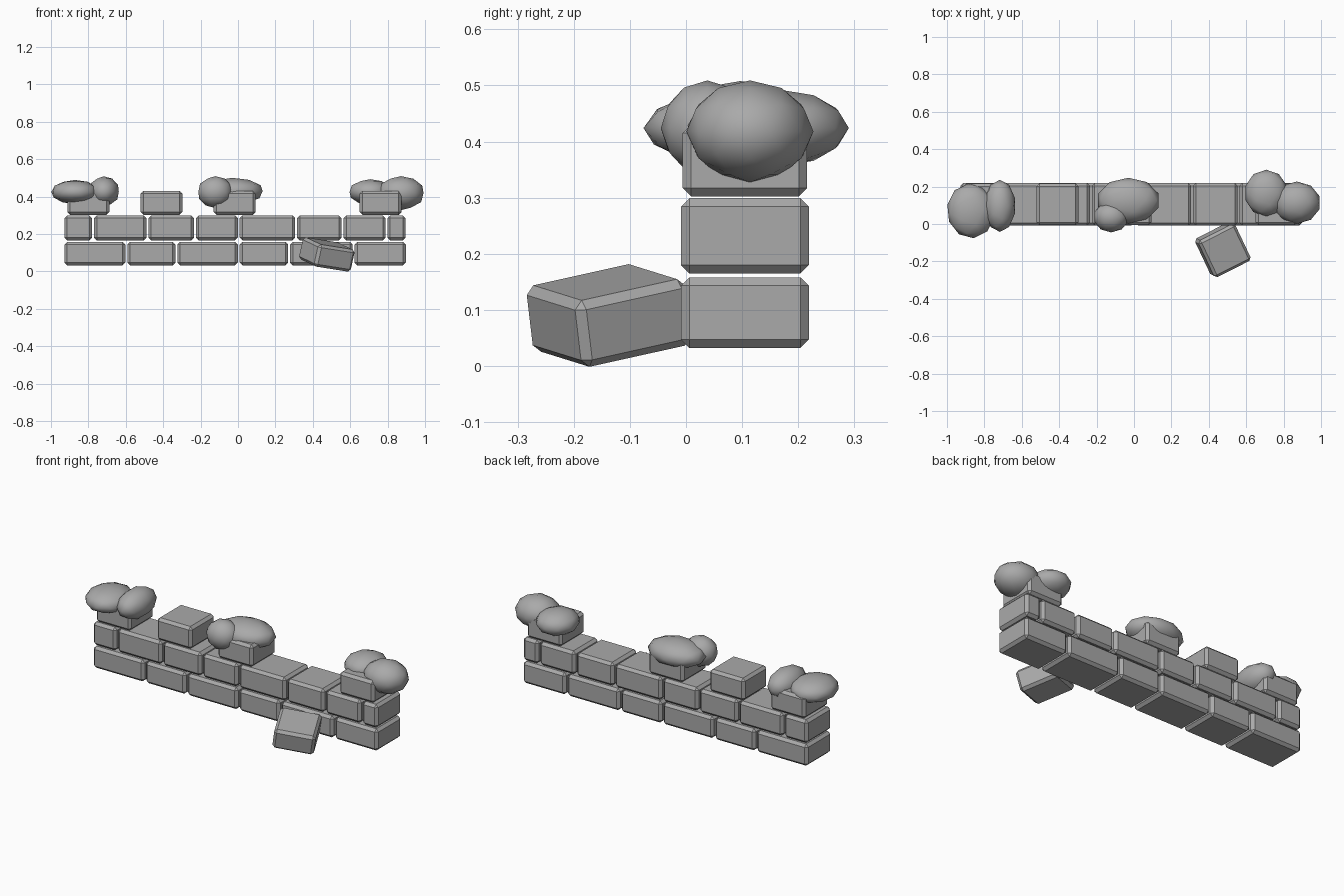
import bpy
import bmesh

cube = bpy.data.objects.get("Cube")
if cube:
    bpy.data.objects.remove(cube, do_unlink=True)

# Single stone colour
stone = bpy.data.materials.new("grey_stone")
GREY = (0.4, 0.4, 0.4, 1)
stone.diffuse_color = GREY
stone.use_nodes = True
stone.node_tree.nodes["Principled BSDF"].inputs["Base Color"].default_value = GREY


def add_object(name, bm, loc, rot=(0, 0, 0)):
    mesh = bpy.data.meshes.new(name)
    bm.to_mesh(mesh)
    bm.free()
    mesh.materials.append(stone)
    ob = bpy.data.objects.new(name, mesh)
    bpy.context.collection.objects.link(ob)
    ob.location, ob.rotation_euler = loc, rot
    return ob


def brick(name, loc, size, rot=(0, 0, 0)):
    """Box with a single flat chamfer on every edge."""
    bm = bmesh.new()
    bmesh.ops.create_cube(bm, size=1)
    bmesh.ops.scale(bm, vec=size, verts=bm.verts)
    bmesh.ops.bevel(bm, geom=bm.edges[:], offset=0.015, segments=1,
                    affect='EDGES', clamp_overlap=True)
    return add_object(name, bm, loc, rot)


def shrub(name, loc, radii, turn=0):
    """Squashed low-poly ball with smooth shading."""
    bm = bmesh.new()
    bmesh.ops.create_icosphere(bm, subdivisions=2, radius=1.01)
    bmesh.ops.scale(bm, vec=radii, verts=bm.verts)
    for f in bm.faces:
        f.smooth = True
    return add_object(name, bm, loc, (0, 0, turn))


def course(name, spans, z0, z1, depth=0.228):
    """Row of bricks, each given by its left and right end."""
    for i, (a, b) in enumerate(spans, 1):
        brick(f"{name}_brick_{i}", ((a + b) / 2, 0.105, (z0 + z1) / 2),
              (b - a, depth, z1 - z0))


def joined(ends, gap=0.01):
    """Spans between neighbouring joints, leaving an open gap."""
    return [(a + gap / 2, b - gap / 2) for a, b in zip(ends, ends[1:])]


# Wall courses
course("bottom", joined([-0.933, -0.597, -0.329, 0.004, 0.273, 0.618, 0.903]),
       0.032, 0.158)
course("middle", joined([-0.933, -0.775, -0.484, -0.23, 0.004, 0.311, 0.559,
                         0.794, 0.901]), 0.165, 0.299)
course("top", [(x - 0.112, x + 0.112) for x in (-0.8, -0.409, -0.018, 0.762)],
       0.302, 0.43, 0.222)

# Fallen brick leaning against the front
brick("fallen_brick", (0.475, -0.137, 0.09), (0.222, 0.222, 0.122),
      (0.2, 0.14, 0.47))

# Rounded clumps on the wall
shrub("left_clump_outer", (-0.872, 0.07, 0.424), (0.127, 0.145, 0.064), 0.1)
shrub("left_clump_inner", (-0.717, 0.097, 0.427), (0.083, 0.138, 0.08))
shrub("middle_clump_front", (-0.122, 0.038, 0.424), (0.094, 0.082, 0.084))
shrub("middle_clump_back", (-0.03, 0.125, 0.428), (0.168, 0.121, 0.071))
shrub("right_clump_inner", (0.707, 0.165, 0.424), (0.115, 0.124, 0.068))
shrub("right_clump_outer", (0.87, 0.114, 0.418), (0.127, 0.112, 0.09))
